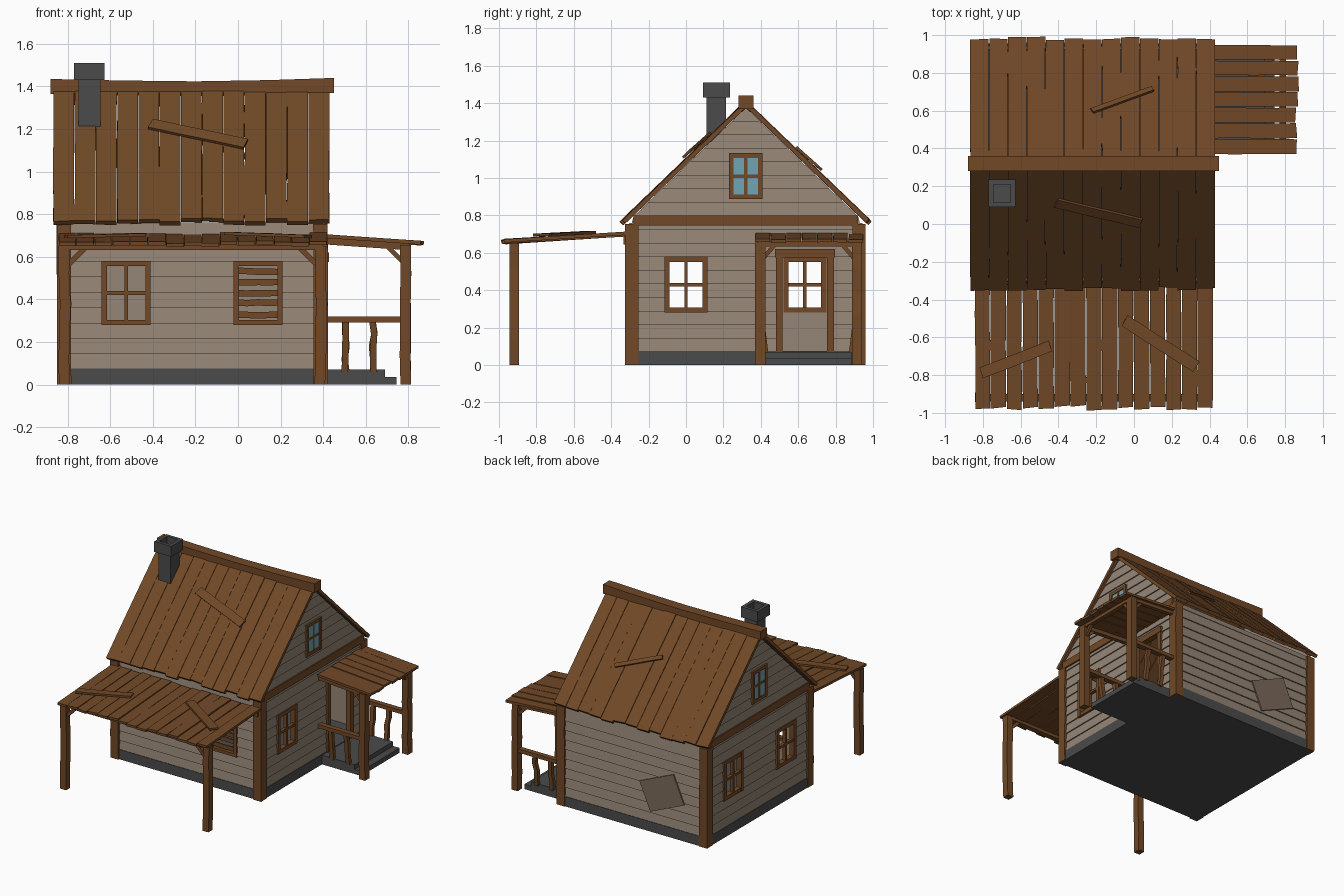
import bpy, bmesh, math, random
from mathutils import Vector as V

if "Cube" in bpy.data.objects:
    bpy.data.objects.remove(bpy.data.objects["Cube"])
random.seed(4)
R = random.uniform


def mat(name, c):
    m = bpy.data.materials.new(name)
    m.diffuse_color = (*c, 1)
    m.use_nodes = True
    m.node_tree.nodes["Principled BSDF"].inputs["Base Color"].default_value = m.diffuse_color
    return m


WOOD = mat("brown wood", (0.165, 0.066, 0.02))
WALL = mat("grey siding", (0.30, 0.235, 0.18))
STONE = mat("dark stone", (0.07, 0.07, 0.07))
GLASS = mat("blue glass", (0.16, 0.38, 0.47))
PATCH = mat("patch board", (0.2, 0.145, 0.105))
parts = {}


def hexa(name, m, ring0, ring1):
    """Solid between two four-point rings, added to the named part."""
    loft(name, m, [ring0, ring1])


def loft(name, m, rings):
    bm = parts.setdefault(name, (bmesh.new(), m))[0]
    vs = [[bm.verts.new(p) for p in r] for r in rings]
    for a, b in zip(vs, vs[1:]):
        for i in range(4):
            j = (i + 1) % 4
            bm.faces.new((a[i], a[j], b[j], b[i]))
    bm.faces.new(vs[0][::-1])
    bm.faces.new(vs[-1])


def box(name, m, x0, x1, y0, y1, z0, z1):
    hexa(name, m, *[[(x0, y0, z), (x1, y0, z), (x1, y1, z), (x0, y1, z)] for z in (z0, z1)])


def plank(name, m, p0, p1, w, t, up=(0, 0, 1), seg=1, jit=0.0, ragged=0.0):
    """Board from p0 to p1; jit bends its sides, ragged skews its ends."""
    p0, p1 = V(p0), V(p1)
    d = (p1 - p0).normalized()
    s = d.cross(V(up)).normalized()
    n = s.cross(d)
    rings = []
    for i in range(seg + 1):
        c = p0.lerp(p1, i / seg) + s * R(-jit, jit)
        k = ragged if i in (0, seg) else 0
        a, b = d * R(-k, k), d * R(-k, k)
        rings.append([c + s * w / 2 + n * t / 2 + a, c - s * w / 2 + n * t / 2 + b,
                      c - s * w / 2 - n * t / 2 + b, c + s * w / 2 - n * t / 2 + a])
    loft(name, m, rings)


def at(axis, pos, out, u, z, o):
    return (pos + out * o, u, z) if axis == "x" else (u, pos + out * o, z)


def slab(name, m, face, u0, u1, z0, z1, o0, o1):
    """Box placed on a wall face (axis, position, outward sign)."""
    hexa(name, m, *[[at(*face, u, z, o) for u, z in ((u0, z0), (u1, z0), (u1, z1), (u0, z1))]
                    for o in (o0, o1)])


def wall(name, face, u0, u1, top, holes, gable=False):
    """Overlapping clapboards, cut around rectangular holes (u0, u1, z0, z1)."""
    def clip(u, z):
        hw = (1.375 - z) * 1.035
        return max(0.32 - hw, min(0.32 + hw, u)) if gable else u
    za, step = 0.07, 0.0725
    while za < top - 0.01:
        zb = min(za + step, top)
        cuts = sorted({za, zb} | {z for h in holes for z in h[2:] if za < z < zb})
        for a, b in zip(cuts, cuts[1:]):
            left, spans = u0, []
            for h in sorted(holes):
                if h[2] < (a + b) / 2 < h[3]:
                    spans.append((left, h[0]))
                    left = h[1]
            for l, r in spans + [(left, u1)]:
                rings = []
                for z in (a, b):
                    o = 0.009 * (zb - z) / step
                    rings.append([at(*face, clip(l, z), z, -0.02), at(*face, clip(r, z), z, -0.02),
                                  at(*face, clip(r, z), z, o), at(*face, clip(l, z), z, o)])
                hexa(name, WALL, *rings)
        za = zb


def window(name, face, u, z, w, h, bar, cross=True, glass=False):
    w, h = w / 2, h / 2
    for s in (-1, 1):
        a, b = sorted((u + s * w, u + s * (w - bar)))
        slab(name, WOOD, face, a, b, z - h, z + h, -0.022, 0.018)
        a, b = sorted((z + s * h, z + s * (h - bar)))
        slab(name, WOOD, face, u - w, u + w, a, b, -0.022, 0.017)
    if cross:
        slab(name, WOOD, face, u - 0.009, u + 0.009, z - h, z + h, -0.012, 0.014)
        slab(name, WOOD, face, u - w, u + w, z - 0.009, z + 0.009, -0.012, 0.013)
    if glass:
        slab(name + "_glass", GLASS, face, u - w + 0.01, u + w - 0.01, z - h + 0.01, z + h - 0.01, 0.001, 0.0105)


FRONT, BACK = ("y", -0.303, -1), ("y", 0.943, 1)
LEFT, RIGHT = ("x", -0.833, -1), ("x", 0.403, 1)

# Stone base, porch floor and step
box("foundation", STONE, -0.845, 0.415, -0.315, 0.955, 0, 0.075)
box("porch_floor", STONE, 0.41, 0.69, 0.42, 0.885, 0, 0.07)
box("porch_step", STONE, 0.685, 0.745, 0.42, 0.885, 0, 0.036)

# Siding with window and door openings
side = [(-0.11, 0.11, 0.285, 0.575)]
wall("front_wall", FRONT, -0.83, 0.40, 0.76, [(-0.635, -0.415, 0.285, 0.575), (-0.015, 0.205, 0.285, 0.575)])
wall("back_wall", BACK, -0.83, 0.40, 0.76, [])
wall("left_wall", LEFT, -0.30, 0.94, 1.37, side + [(0.525, 0.745, 0.285, 0.575)], True)
wall("right_wall", RIGHT, -0.30, 0.94, 1.37, side + [(0.51, 0.76, 0.07, 0.58)], True)

# Windows, boarded window and door frame
window("front_window", FRONT, -0.525, 0.43, 0.23, 0.30, 0.024)
window("boarded_window", FRONT, 0.095, 0.43, 0.23, 0.30, 0.024, cross=False)
for i in range(5):
    z = 0.33 + i * 0.05
    plank("window_boards", WOOD, (-0.01, -0.30, z + R(-.006, .006)), (0.20, -0.30, z + R(-.006, .006)),
          0.03, 0.012, (0, -1, 0), 4, 0.003)
for nm, f in (("left", LEFT), ("right", RIGHT)):
    window(nm + "_window", f, 0.0, 0.43, 0.23, 0.30, 0.028)
    window(nm + "_gable_window", f, 0.32, 1.01, 0.18, 0.245, 0.025, glass=True)
    slab(nm + "_gable_beam", WOOD, f, -0.28, 0.92, 0.745, 0.80, -0.02, 0.018)
window("left_rear_window", LEFT, 0.635, 0.43, 0.23, 0.30, 0.028)
for a in (0.48, 0.755):
    slab("door_frame", WOOD, RIGHT, a, a + 0.037, 0.07, 0.59, -0.022, 0.02)
slab("door_frame", WOOD, RIGHT, 0.475, 0.797, 0.575, 0.62, -0.022, 0.024)

# Patch nailed over the back wall
plank("wall_patch", PATCH, (-0.325, 0.956, 0.26), (-0.611, 0.956, 0.384), 0.23, 0.01, (0, 1, 0))

# Corner posts
for x in (-0.818, 0.388):
    for y in (-0.29, 0.925):
        plank("corner_posts", WOOD, (x, y, 0), (x, y, 0.755), 0.067, 0.07, (0, 1, 0), 4, 0.002)


# Main roof: planks down each slope
def slope(y):
    return 0.757 + (0.665 - abs(y - 0.32)) * 0.9624


N = 13
for s in (-1, 1):
    nrm = V((0, s * 0.693, 0.72))
    for i in range(N):
        x = -0.868 + (i + 0.5) * 1.298 / N
        lift = nrm * R(-0.003, 0.003)
        ye = 0.32 + s * (0.655 + R(-0.008, 0.012))
        plank("front_roof" if s < 0 else "back_roof", WOOD, V((x, 0.32, slope(0.32))) + lift,
              V((x, ye, slope(ye))) + lift, 1.298 / N - 0.002, 0.024, nrm, 4, 0.001, 0.004)


def loose(name, s, x0, y0, x1, y1, w):
    nrm = V((0, s * 0.693, 0.72))
    plank(name, WOOD, V((x0, y0, slope(y0))) + nrm * 0.02, V((x1, y1, slope(y1))) + nrm * 0.026,
          w, 0.014, nrm, 3, 0.002, 0.006)


loose("front_loose_board", -1, -0.41, 0.125, 0.04, 0.02, 0.06)
loose("back_loose_board", 1, -0.22, 0.585, 0.10, 0.70, 0.03)

# Sagging ridge cap
xs = [-0.88, -0.55, -0.2, 0.15, 0.45]
zs = [1.435, 1.428, 1.424, 1.43, 1.44]
loft("ridge_cap", WOOD, [[(x, 0.28, z - 0.07), (x, 0.36, z - 0.07), (x, 0.36, z), (x, 0.28, z)]
                         for x, z in zip(xs, zs)])

# Chimney with hollow cap
box("chimney", STONE, -0.75, -0.645, 0.11, 0.215, 1.10, 1.445)
for a, b, c, d in ((-0.77, -0.745, 0.09, 0.235), (-0.655, -0.627, 0.09, 0.235),
                   (-0.745, -0.655, 0.09, 0.115), (-0.745, -0.655, 0.21, 0.235)):
    box("chimney_cap", STONE, a, b, c, d, 1.43, 1.51)

# Front lean-to roof, beams, posts and braces
N = 15
for i in range(N):
    x = -0.845 + (i + 0.5) * 1.265 / N
    h = R(-0.004, 0.006)
    plank("lean_to_roof", WOOD, (x, -0.315, 0.70 + h), (x, -0.975 + R(-0.01, 0.012), 0.66 + h + R(-.003, .003)),
          1.265 / N - R(0.002, 0.007), 0.018, (0, 0, 1), 4, 0.002, 0.006)
plank("lean_to_boards", WOOD, (-0.81, -0.79, 0.695), (-0.44, -0.645, 0.703), 0.06, 0.014, (0, 0, 1), 3, .002, .005)
plank("lean_to_boards", WOOD, (-0.05, -0.51, 0.71), (0.33, -0.755, 0.696), 0.065, 0.014, (0, 0, 1), 3, .002, .005)
box("lean_to_beam", WOOD, -0.83, 0.40, -0.94, -0.90, 0.632, 0.656)
box("lean_to_ledger", WOOD, -0.83, 0.40, -0.335, -0.305, 0.645, 0.69)
for x, s in ((-0.815, 1), (0.387, -1)):
    plank("lean_to_posts", WOOD, (x, -0.918, 0), (x, -0.918, 0.65), 0.05, 0.05, (0, 1, 0), 5, 0.004)
    plank("lean_to_braces", WOOD, (x + s * 0.02, -0.918, 0.565), (x + s * 0.095, -0.918, 0.64),
          0.025, 0.025, (0, 1, 0))

# Side porch roof, posts, braces and railings
N = 7
for i in range(N):
    y = 0.368 + (i + 0.5) * 0.582 / N
    h = R(-0.003, 0.003)
    plank("porch_roof", WOOD, (0.41, y, 0.695 + h), (0.86 + R(-.008, .012), y, 0.664 + h),
          0.582 / N - R(0.003, 0.008), 0.018, (0, 0, 1), 4, 0.002, 0.005)
box("porch_beam", WOOD, 0.77, 0.805, 0.385, 0.935, 0.635, 0.66)
for y, s in ((0.397, 1), (0.914, -1)):
    plank("porch_posts", WOOD, (0.787, y, 0), (0.787, y, 0.655), 0.05, 0.055, (0, 1, 0), 5, 0.003)
    plank("porch_braces", WOOD, (0.787, y + s * 0.015, 0.57), (0.787, y + s * 0.075, 0.64), 0.022, 0.022, (1, 0, 0))
    plank("porch_braces", WOOD, (0.775, y, 0.575), (0.695, y, 0.655), 0.022, 0.022, (0, 1, 0))
    hexa("porch_side_beams", WOOD, *[[(x, y - 0.015, z - 0.03), (x, y + 0.015, z - 0.03),
         (x, y + 0.015, z), (x, y - 0.015, z)] for x, z in ((0.41, 0.688), (0.80, 0.661))])
    box("porch_rails", WOOD, 0.41, 0.78, y - 0.02, y + 0.02, 0.292, 0.32)
    for x in (0.505, 0.635):
        yb = y + s * 0.03
        plank("porch_balusters", WOOD, (x, yb, 0.06), (x, y, 0.30), 0.03, 0.028, (0, 1, 0), 4, 0.006)

# Turn every part into an object
for name, (bm, m) in parts.items():
    bmesh.ops.recalc_face_normals(bm, faces=bm.faces[:])
    me = bpy.data.meshes.new(name)
    bm.to_mesh(me)
    bm.free()
    me.materials.append(m)
    bpy.context.collection.objects.link(bpy.data.objects.new(name, me))
